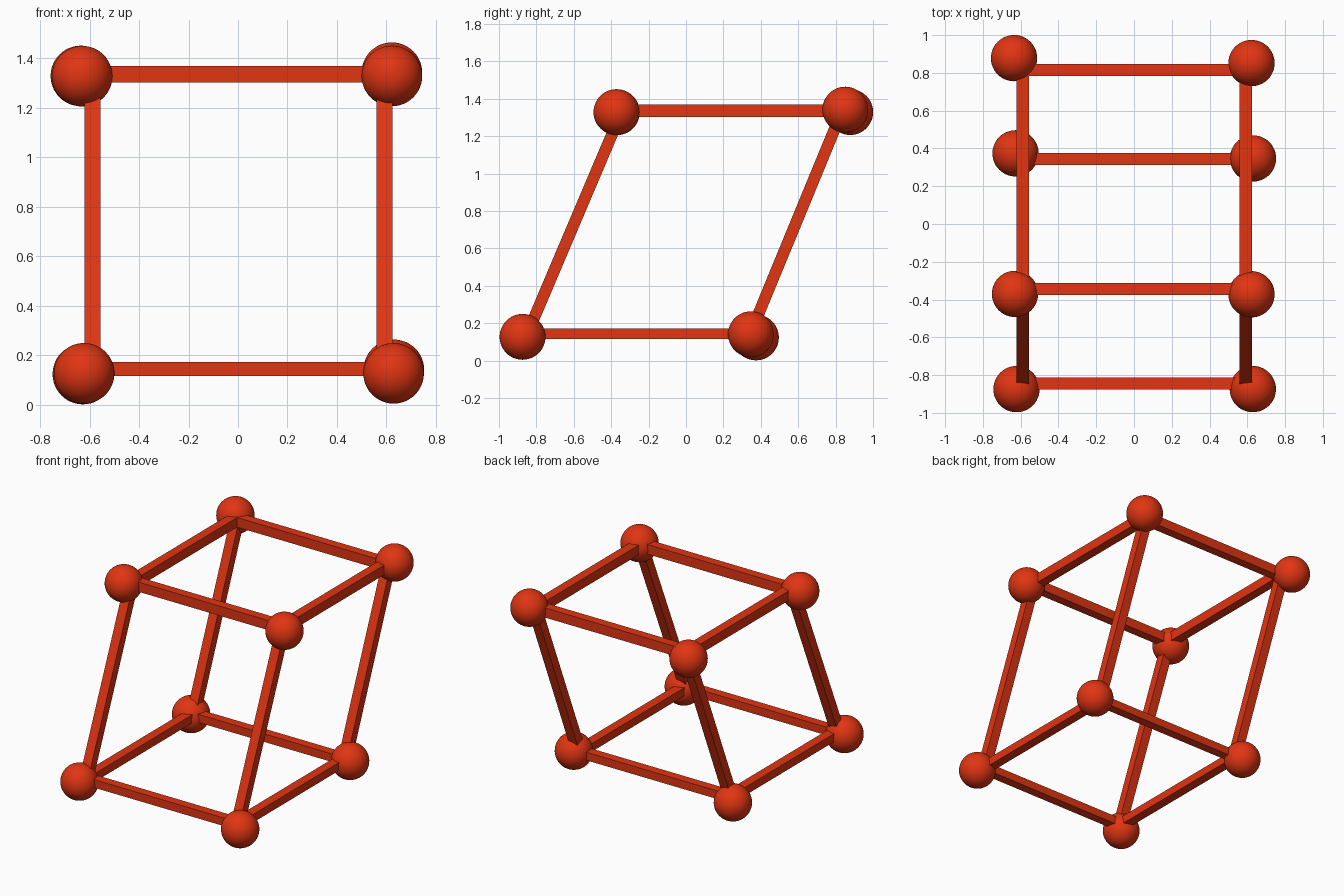
import bpy, bmesh
from mathutils import Vector

if "Cube" in bpy.data.objects:
    bpy.data.objects.remove(bpy.data.objects["Cube"])

red = bpy.data.materials.new("red")
red.diffuse_color = (0.75, 0.035, 0.006, 1)
red.use_nodes = True
red.node_tree.nodes["Principled BSDF"].inputs["Base Color"].default_value = red.diffuse_color


def make_object(name, bm):
    mesh = bpy.data.meshes.new(name)
    bm.to_mesh(mesh)
    bm.free()
    mesh.materials.append(red)
    obj = bpy.data.objects.new(name, mesh)
    bpy.context.collection.objects.link(obj)
    return obj


def ball(name, centre, radius=0.1225):
    bm = bmesh.new()
    bmesh.ops.create_uvsphere(bm, u_segments=48, v_segments=24, radius=radius)
    for f in bm.faces:
        f.smooth = True
    bmesh.ops.translate(bm, verts=bm.verts, vec=centre)
    return make_object(name, bm)


def bar(name, a, b, side, width, depth):
    """Square-edged bar from a to b; side is the direction of its width."""
    a, b, side = Vector(a), Vector(b), Vector(side)
    other = (b - a).normalized().cross(side).normalized()
    bm = bmesh.new()
    rings = []
    for p in (a, b):
        rings.append([bm.verts.new(p + side * width / 2 * s + other * depth / 2 * t)
                      for s, t in ((-1, -1), (1, -1), (1, 1), (-1, 1))])
    bm.faces.new(rings[0])
    bm.faces.new(rings[1])
    for i in range(4):
        j = (i + 1) % 4
        bm.faces.new((rings[0][i], rings[0][j], rings[1][j], rings[1][i]))
    bmesh.ops.recalc_face_normals(bm, faces=bm.faces)
    return make_object(name, bm)


# corner balls: hand-placed, slightly irregular
balls = {
    "lower_front_left": (-0.622, -0.874, 0.127),
    "lower_front_right": (0.629, -0.874, 0.127),
    "lower_back_left": (-0.627, 0.374, 0.124),
    "lower_back_right": (0.63, 0.347, 0.141),
    "upper_front_left": (-0.63, -0.37, 1.328),
    "upper_front_right": (0.622, -0.372, 1.329),
    "upper_back_left": (-0.635, 0.878, 1.329),
    "upper_back_right": (0.622, 0.852, 1.342),
}
for name, centre in balls.items():
    ball(name + "_ball", centre)

# leaning frame: level -> (front y, back y, z, bar height)
XL, XR = -0.588, 0.592
levels = {"lower": (-0.844, 0.344, 0.144, 0.057),
          "upper": (-0.344, 0.815, 1.336, 0.068)}
for level, (front, back, z, h) in levels.items():
    # crosswise bars
    for end, y in (("front", front), ("back", back)):
        bar(f"{level}_{end}_bar", (XL, y, z), (XR, y, z), (0, 1, 0), 0.064, h)
    # lengthwise bars
    for end, x in (("left", XL), ("right", XR)):
        bar(f"{level}_{end}_bar", (x, front, z), (x, back, z), (1, 0, 0), 0.066, h)

# slanted posts
for side, x in (("left", XL), ("right", XR)):
    for end, y0, y1 in (("front", -0.848, -0.342), ("back", 0.344, 0.835)):
        bar(f"{end}_{side}_post", (x, y0, 0.144), (x, y1, 1.336), (1, 0, 0), 0.066, 0.062)
